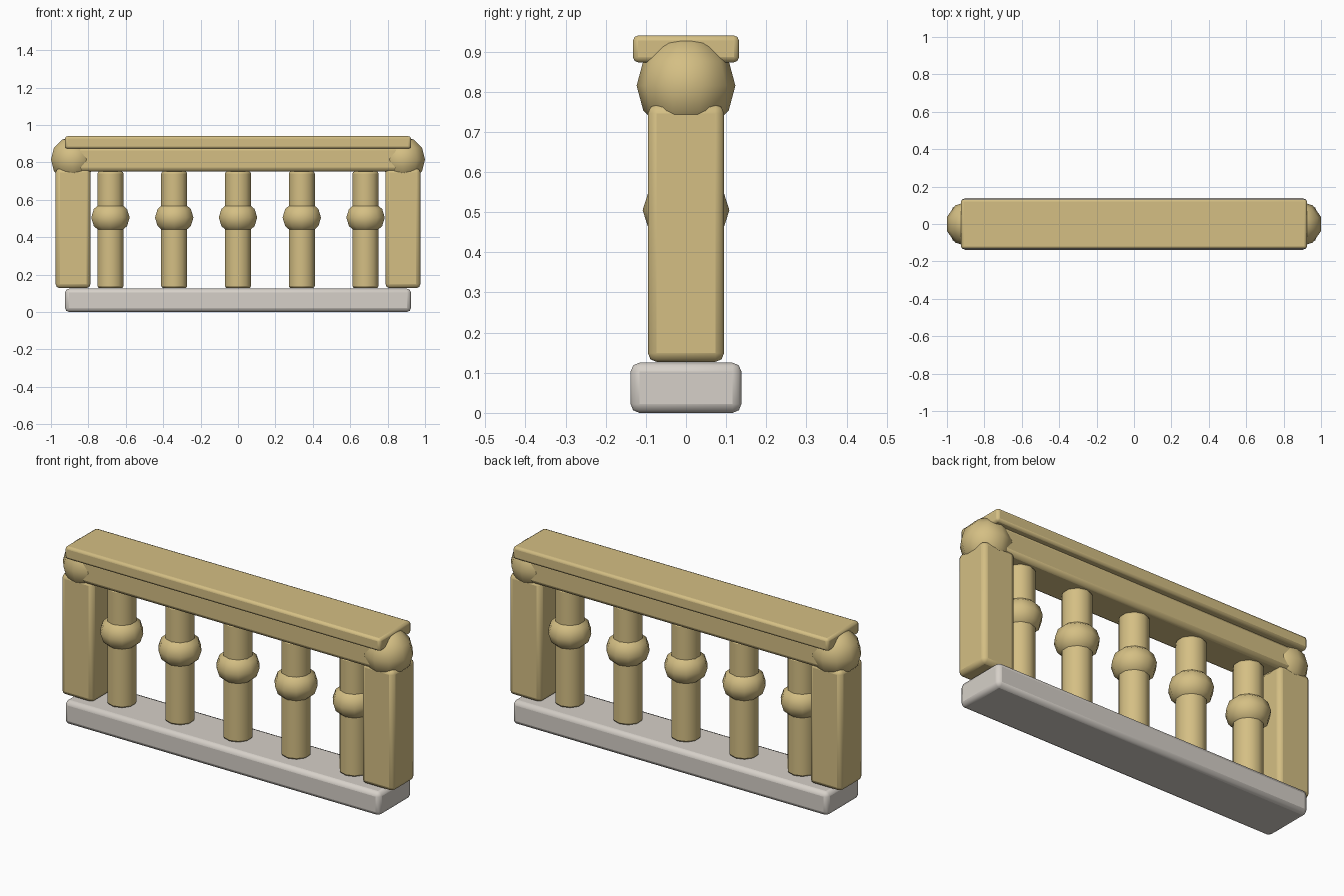
import bpy
import bmesh
import math

cube = bpy.data.objects.get("Cube")
if cube:
    bpy.data.objects.remove(cube, do_unlink=True)


def material(name, color):
    mat = bpy.data.materials.new(name)
    mat.use_nodes = True
    mat.diffuse_color = color
    mat.node_tree.nodes["Principled BSDF"].inputs["Base Color"].default_value = color
    return mat


SANDSTONE = material("sandstone", (0.66, 0.52, 0.23, 1))
PALE_STONE = material("pale stone", (0.67, 0.63, 0.58, 1))


def finish(name, bm, loc, mat, bevel=0.0, angle=50):
    """Turn a bmesh into a placed object with rounded edges and soft shading."""
    mesh = bpy.data.meshes.new(name)
    bm.to_mesh(mesh)
    bm.free()
    mesh.materials.append(mat)
    obj = bpy.data.objects.new(name, mesh)
    obj.location = loc
    bpy.context.collection.objects.link(obj)
    if bevel:
        mod = obj.modifiers.new("rounded_edges", "BEVEL")
        mod.width = bevel
        mod.segments = 2
        mod.limit_method = "ANGLE"
        mod.angle_limit = math.radians(60)
    bpy.ops.object.select_all(action="DESELECT")
    obj.select_set(True)
    bpy.context.view_layer.objects.active = obj
    bpy.ops.object.shade_smooth_by_angle(angle=math.radians(angle))
    return obj


def block(name, x, half_x, half_y, z0, z1, mat, bevel):
    bm = bmesh.new()
    bmesh.ops.create_cube(bm, size=2)
    bmesh.ops.scale(bm, vec=(half_x, half_y, (z1 - z0) / 2), verts=bm.verts)
    return finish(name, bm, (x, 0, (z0 + z1) / 2), mat, bevel)


def ball(name, x, z, radius, squash=1.0):
    bm = bmesh.new()
    bmesh.ops.create_uvsphere(bm, u_segments=10, v_segments=6, radius=radius)
    bmesh.ops.scale(bm, vec=(1, 1, squash), verts=bm.verts)
    return finish(name, bm, (x, 0, z), SANDSTONE)


def column(name, x, radius, z0, z1):
    bm = bmesh.new()
    bmesh.ops.create_cone(bm, cap_ends=True, segments=10, radius1=radius,
                          radius2=radius, depth=z1 - z0)
    return finish(name, bm, (x, 0, (z0 + z1) / 2), SANDSTONE, 0.012)


# Plinth and the two-layer handrail
block("plinth", 0, 0.925, 0.138, 0.0, 0.125, PALE_STONE, 0.022)
block("lower_rail", 0, 0.90, 0.098, 0.75, 0.885, SANDSTONE, 0.022)
block("top_rail", 0, 0.925, 0.132, 0.873, 0.94, SANDSTONE, 0.013)

# End posts with round caps
for side, sign in (("left", 1), ("right", -1)):
    block(side + "_post", sign * 0.882, 0.093, 0.095, 0.127, 0.768, SANDSTONE, 0.022)
    ball(side + "_post_cap", sign * 0.883, 0.815, 0.123)

# Evenly spaced balusters, each with a swollen middle
for i in range(5):
    x = (i - 2) * 0.341
    column(f"baluster_{i + 1}", x, 0.073, 0.127, 0.752)
    ball(f"baluster_bulb_{i + 1}", x, 0.505, 0.108, 0.84)
